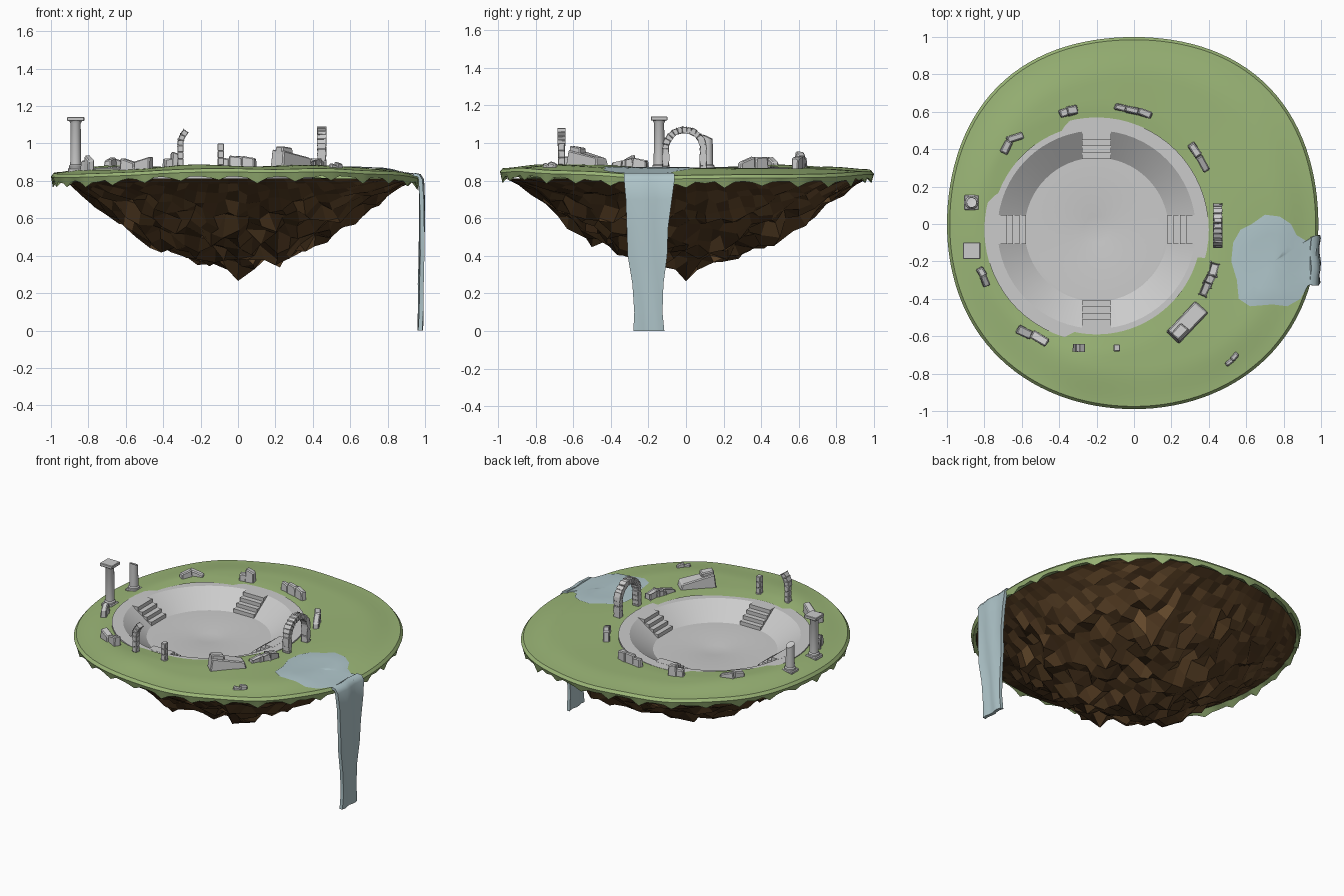
import bpy, bmesh, math, random
from mathutils import Vector, Matrix

if "Cube" in bpy.data.objects:
    bpy.data.objects.remove(bpy.data.objects["Cube"])
random.seed(7)
TAU = 2 * math.pi
U = random.uniform
CX, CY = -0.2, -0.03          # centre of the sunken arena


def mat(name, rgb):
    m = bpy.data.materials.new(name)
    m.diffuse_color = (*rgb, 1)
    m.use_nodes = True
    m.node_tree.nodes["Principled BSDF"].inputs["Base Color"].default_value = m.diffuse_color
    return m


GRASS = mat("grass", (0.33, 0.47, 0.185))
WATER = mat("water", (0.43, 0.56, 0.59))
ROCKS = [mat("rock_%d" % i, c) for i, c in enumerate(
    [(0.095, 0.048, 0.017), (0.14, 0.073, 0.027), (0.07, 0.035, 0.013)])]


def finish(name, bm, mats=(), smooth=None):
    bmesh.ops.recalc_face_normals(bm, faces=bm.faces)
    me = bpy.data.meshes.new(name)
    bm.to_mesh(me)
    bm.free()
    ob = bpy.data.objects.new(name, me)
    bpy.context.collection.objects.link(ob)
    for m in mats:
        me.materials.append(m)
    if smooth:
        bpy.ops.object.select_all(action='DESELECT')
        ob.select_set(True)
        bpy.context.view_layer.objects.active = ob
        bpy.ops.object.shade_smooth_by_angle(angle=math.radians(smooth))
    return ob


def skin(bm, rings):
    """Bridge closed rings of points with quads; a one-point ring closes as a fan."""
    vs = [[bm.verts.new(p) for p in r] for r in rings]
    for a, b in zip(vs, vs[1:]):
        n = len(a)
        for i in range(n):
            j = (i + 1) % n
            bm.faces.new((a[i], a[j], b[0]) if len(b) == 1 else (a[i], a[j], b[j], b[i]))


def edge_r(a):
    c, s = math.cos(a), math.sin(a)
    return (1 + (0.014 + 0.005 * s) * (1 - math.cos(4 * a))
            - 0.014 * max(0, c) ** 2 - 0.010 * max(0, -s) ** 2)


def hump(x, y, cx, cy, h, r):
    return h * math.exp(-((x - cx) ** 2 + (y - cy) ** 2) / (r * r))


def ground(x, y):
    a = math.atan2(y, x)
    s = min(max((math.hypot(x, y) / edge_r(a) - 0.78) / 0.22, 0), 1)
    dx, dy = x - CX, y - CY
    q = math.hypot(dx, dy)
    # higher to the back left and front right of the arena, dished under the pond
    z = 0.866 - 0.010 * 2 * dx * dy / (q * q) + 0.003 * math.sin(11 * x + 4 * y)
    z += 0.006 * min(1, max(0, (q - 0.56) / 0.1))
    z += hump(x, y, 0.78, -0.2, -0.018, 0.28) + hump(x, y, -0.3, -0.78, 0.016, 0.22)
    return z - (0.024 + 0.010 * math.cos(2 * a)) * s * s * (3 - 2 * s)


# Grass top with a round opening, turned edge and ragged hanging fringe
N, rings = 120, []
ang = [TAU * i / N for i in range(N)]
for k in range(17):
    t, ring = k / 16, []
    for a in ang:
        c, s = math.cos(a), math.sin(a)
        x = (CX + 0.56 * c) * (1 - t) + edge_r(a) * 0.985 * c * t
        y = (CY + 0.56 * s) * (1 - t) + edge_r(a) * 0.985 * s * t
        ring.append((x, y, ground(x, y)))
    rings.append(ring)
rim = rings[-1]
rings.append([(x * 1.015, y * 1.015, z - 0.018) for x, y, z in rim])
rings.append([(x * 1.005, y * 1.005, z - (U(0.035, 0.05) if i % 4 else U(0.06, 0.08)))
              for i, (x, y, z) in enumerate(rim)])
rings.append([(x * 0.97, y * 0.97, z - 0.03) for x, y, z in rim])
bm = bmesh.new()
skin(bm, rings)
finish("grass_top", bm, [GRASS], 40)

# Faceted rock underside: a square grid wrapped onto a disc, sunk to a cone and jittered
prof = [(0, .265), (.06, .34), (.15, .385), (.3, .43), (.4, .465), (.5, .51), (.6, .58),
        (.68, .635), (.8, .715), (.9, .78), (.975, .815)]
lumps = [(.27, -.2, -.06, .12), (-.5, -.25, -.06, .13), (.25, .52, -.05, .12), (-.2, .2, -.03, .15),
         (-.2, -.55, -.03, .15)]


def depth(r):
    for (r0, z0), (r1, z1) in zip(prof, prof[1:]):
        if r <= r1:
            return z0 + (z1 - z0) * (r - r0) / (r1 - r0)
    return prof[-1][1]


G = 28
bm = bmesh.new()
grid = []
for i in range(G + 1):
    row = []
    for j in range(G + 1):
        u, v = 2 * i / G - 1, 2 * j / G - 1
        x, y = u * math.sqrt(1 - v * v / 2), v * math.sqrt(1 - u * u / 2)
        r = math.hypot(x, y) * 0.97
        w = min(1, max(0, (0.96 - r) / 0.3)) * (0 if r < 0.01 else 1)
        s = 0.97 * edge_r(math.atan2(y, x))
        z = depth(r) + sum(hump(x, y, *l) for l in lumps) * w
        row.append(bm.verts.new((x * s + U(-.022, .022) * w, y * s + U(-.022, .022) * w,
                                 z + U(-.045, .045) * w)))
    grid.append(row)
for i in range(G):
    for j in range(G):
        f = bm.faces.new((grid[i][j], grid[i][j + 1], grid[i + 1][j + 1], grid[i + 1][j]))
        f.material_index = random.choice((0, 0, 1, 2))
rock = finish("rock_underside", bm, ROCKS)
if sum(p.normal.z for p in rock.data.polygons) > 0:
    rock.data.flip_normals()

# Sunken stone arena: lathed rim, sloping wall, floor with a shallow dip
RIM, FLOOR = 0.870, 0.770
bm = bmesh.new()
lathe = [(0.60, 0.80), (0.60, RIM), (0.53, RIM), (0.385, FLOOR), (0.14, FLOOR), (0.07, FLOOR - 0.01)]
skin(bm, [[(CX + r * math.cos(TAU * i / 64), CY + r * math.sin(TAU * i / 64), z)
           for i in range(64)] for r, z in lathe] + [[(CX, CY, FLOOR - 0.012)]])
finish("arena_bowl", bm, smooth=20)

# Four flights of steps standing proud of the arena wall
bm = bmesh.new()
for q in range(4):
    R = Matrix.Translation((CX, CY, 0)) @ Matrix.Rotation(q * TAU / 4, 4, 'Z')
    for s in range(4):
        r0, top = 0.378 + 0.034 * s, FLOOR + 0.0252 * (s + 1)
        M = R @ Matrix.Translation(((r0 + 0.54) / 2, 0, (top + FLOOR - 0.01) / 2))
        bmesh.ops.create_cube(bm, size=1, matrix=M @ Matrix.Diagonal(
            (0.54 - r0, 0.155, top - FLOOR + 0.01, 1)))
finish("arena_steps", bm)

# Pond, draped just above the grass and running to the edge
shore = [(.52, -.2), (.53, -.1), (.57, -.03), (.63, 0), (.70, .05), (.78, .04), (.84, 0), (.87, -.06),
         (.92, -.09), (.97, -.06), (.975, -.14), (.97, -.2), (.96, -.26), (.95, -.32), (.93, -.33),
         (.89, -.40), (.82, -.44), (.74, -.43), (.62, -.44), (.56, -.4), (.55, -.3)]
bm, rings = bmesh.new(), []
for k in range(5):
    pts = [(0.75 + (x - 0.75) * (1 - k / 5), -0.2 + (y + 0.2) * (1 - k / 5)) for x, y in shore]
    rings.append([(x, y, ground(x, y) + (0.004 if k == 0 else 0.008)) for x, y in pts])
skin(bm, rings + [[(0.75, -0.2, ground(0.75, -0.2) + 0.008)]])
finish("pond", bm, [WATER], 40)

# Waterfall: a thin closed sheet narrowing toward the ground
rows = [(0.945, 0.842, -.325, -.07), (0.972, 0.836, -.33, -.062), (0.990, 0.808, -.33, -.06),
        (0.995, 0.7, -.32, -.075), (0.994, 0.55, -.315, -.095), (0.992, 0.4, -.31, -.10),
        (0.988, 0.25, -.285, -.12), (0.988, 0.1, -.275, -.125), (0.985, 0, -.28, -.115)]
bm, rings = bmesh.new(), []
for x, z, y0, y1 in rows:
    ys = [y0 + (y1 - y0) * i / 6 for i in range(7)]
    w = [x + 0.005 * math.sin(i * 1.7 + z * 5) for i in range(7)]
    dx, dz = (0.006, 0.015) if z > 0.81 else (0.022, 0)
    rings.append([(a, y, z) for a, y in zip(w, ys)] +
                 [(a - dx, y, z - dz) for a, y in reversed(list(zip(w, ys)))])
skin(bm, rings)
bmesh.ops.holes_fill(bm, edges=[e for e in bm.edges if e.is_boundary], sides=0)
finish("waterfall", bm, [WATER], 60)


def stone(bm, M, size, jit=0.0, bev=0.006, slope=0.0, pinch=0.0):
    """Chipped block; slope lowers the top at +x (or -x if negative), pinch narrows the top."""
    vs = bmesh.ops.create_cube(bm, size=1)["verts"]
    for v in vs:
        up = v.co.z > 0
        drop = abs(slope) if up and v.co.x * slope > 0 else 0
        p = Vector([v.co[i] * size[i] + U(-jit, jit) for i in range(3)]) - Vector((0, 0, drop))
        if up:
            p.x, p.y = p.x * (1 - pinch), p.y * (1 - pinch)
        v.co = M @ p
    es = list({e for v in vs for e in v.link_edges})
    bmesh.ops.bevel(bm, geom=es, offset=bev, segments=1, affect='EDGES')


# Fallen wall pieces: (start, end, width, top height at start and end)
ruins = {
    "ruin_northwest": [(-.70, .375, -.665, .445, .045, .91, .925), (-.68, .445, -.59, .475, .04, .925, .90)],
    "ruin_north_left": [(-.40, .585, -.345, .605, .045, .92, .92), (-.36, .60, -.30, .615, .05, .955, .94)],
    "ruin_north_right": [(-.105, .63, -.04, .615, .035, .925, .92), (-.05, .615, .03, .60, .035, .935, .93),
                         (.02, .605, .095, .58, .04, .935, .92)],
    "ruin_northeast": [(.30, .43, .35, .36, .045, .925, .925), (.345, .365, .39, .28, .04, .93, .90)],
    "ruin_east": [(.435, -.205, .415, -.28, .05, .90, .915), (.42, -.27, .39, -.33, .05, .91, .90),
                  (.40, -.31, .365, -.385, .045, .905, .89)],
    "ruin_boulder": [(.205, -.61, .365, -.44, .095, .965, .92), (.215, -.61, .275, -.545, .06, .985, .975)],
    "ruin_southwest": [(-.625, -.56, -.545, -.60, .05, .92, .90), (-.55, -.585, -.46, -.64, .05, .90, .93)],
    "ruin_west": [(-.83, -.235, -.80, -.285, .04, .91, .91), (-.81, -.275, -.785, -.335, .04, .935, .91)],
    "ruin_outlying": [(.49, -.755, .53, -.725, .03, .895, .885), (.52, -.73, .555, -.69, .03, .90, .89)],
}
for name, parts in ruins.items():
    bm = bmesh.new()
    for x0, y0, x1, y1, w, h0, h1 in parts:
        x, y = (x0 + x1) / 2, (y0 + y1) / 2
        z0, h = ground(x, y) - 0.02, max(h0, h1)
        M = Matrix.Translation((x, y, (z0 + h) / 2)) @ Matrix.Rotation(math.atan2(y1 - y0, x1 - x0), 4, 'Z')
        stone(bm, M, (math.hypot(x1 - x0, y1 - y0), w, h - z0), 0.004, 0.006, h0 - h1, 0.12)
    finish(name, bm)


def arch(name, M, r, spring, base, depth, n, keep, legs):
    """Stone arch in local XZ; keep = voussoirs built, legs = top height of each leg."""
    bm = bmesh.new()
    for i in range(keep):
        a = math.pi - math.pi * (i + 0.5) / n
        T = Matrix.Translation((r * math.cos(a), 0, spring + r * math.sin(a)))
        stone(bm, M @ T @ Matrix.Rotation(-a, 4, 'Y'), (0.032, depth, math.pi * r / n * 1.04), 0.001, 0.003)
    for side, top in zip((-1, 1), legs):
        c = max(1, round((top - base) / 0.035))
        for i in range(c):
            z = base + (top - base) * (i + 0.5) / c
            stone(bm, M @ Matrix.Translation((side * r, 0, z)), (0.033, depth, (top - base) / c), 0.001, 0.003)
    finish(name, bm)


arch("east_arch", Matrix.Translation((0.448, -0.008, 0)) @ Matrix.Rotation(TAU / 4, 4, 'Z'),
     0.10, 0.97, 0.845, 0.045, 13, 13, (0.97, 0.97))
arch("broken_arch", Matrix.Translation((-0.2, -0.662, 0)),
     0.108, 0.99, 0.845, 0.036, 12, 3, (0.99, 1.0))


# Standing columns on square bases
def column(name, x, y, top, cap):
    bm = bmesh.new()
    at = lambda z: Matrix.Translation((x, y, z))
    stone(bm, at(0.852), (0.08, 0.08, 0.035), 0, 0.005)
    shaft = [(.036, .865), (.036, .88), (.029, .887), (.027, top - 0.035)]
    shaft += [(.036, top - 0.018)] if cap else [(.027, top - 0.012)]
    skin(bm, [[(x + r * math.cos(TAU * i / 16), y + r * math.sin(TAU * i / 16),
                z + (0 if cap or k < 4 else 0.012 * math.cos(TAU * i / 16 + 1.8)))
               for i in range(16)] for k, (r, z) in enumerate(shaft)] + [[(x, y, top - 0.018)]])
    if cap:
        stone(bm, at(top - 0.011), (0.092, 0.088, 0.022), 0, 0.003)
    finish(name, bm, smooth=30)


column("tall_column", -0.868, -0.143, 1.142, True)
column("broken_column", -0.868, 0.115, 1.045, False)
